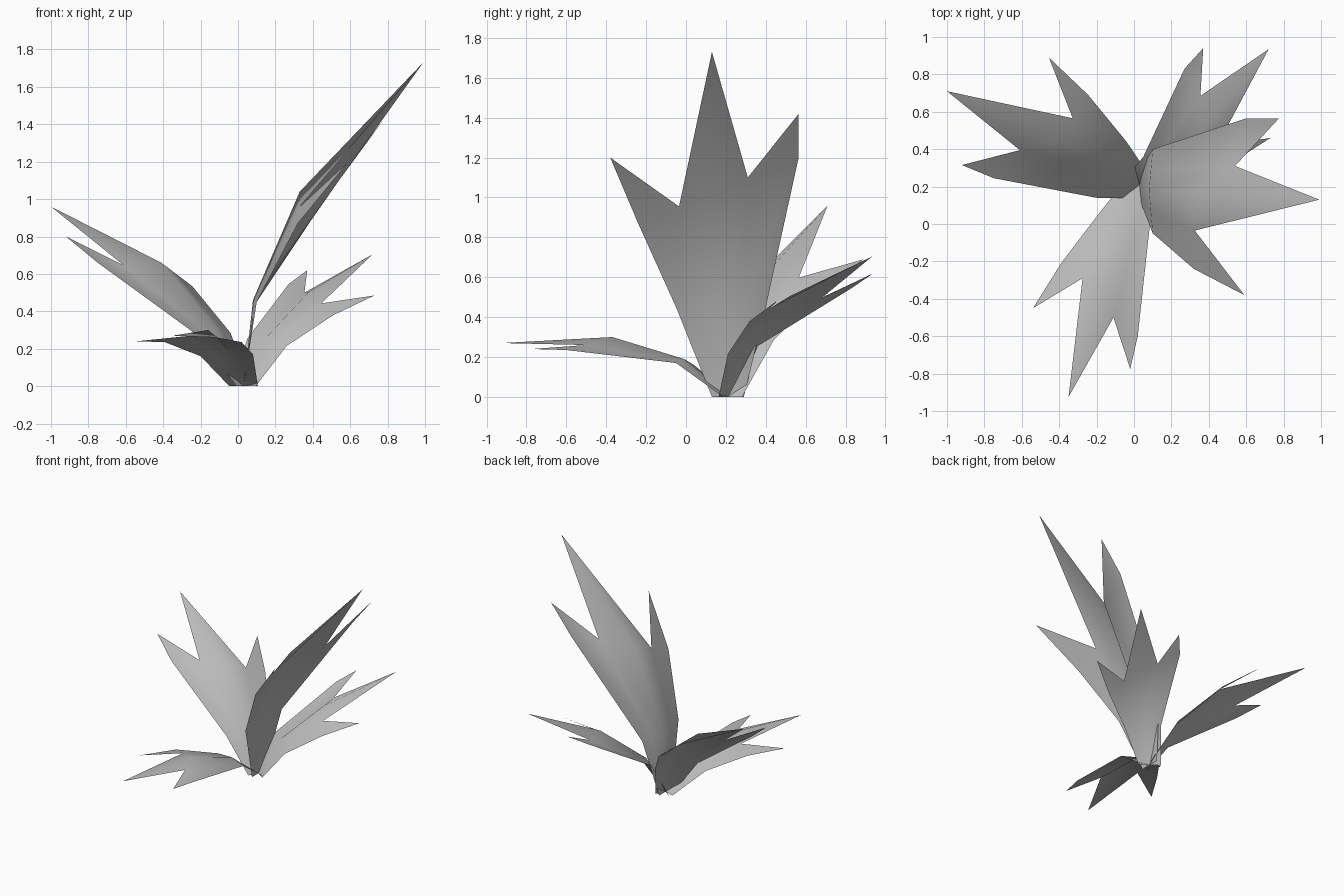
import bpy
from mathutils import Vector

cube = bpy.data.objects.get("Cube")
if cube:
    bpy.data.objects.remove(cube, do_unlink=True)

# Single matte grey for the whole plant
grey = bpy.data.materials.new("leaf_grey")
grey.use_nodes = True
colour = (0.5, 0.5, 0.5, 1.0)
grey.diffuse_color = colour
shader = next(n for n in grey.node_tree.nodes if n.type == "BSDF_PRINCIPLED")
shader.inputs["Base Color"].default_value = colour

ROOT = Vector((0.03, 0.21, 0.0))
STEM_HALF_WIDTH = 0.08


def widen(first, middle, last, second_notch=None):
    """Turn a three-point cross-section into five points across the blade."""
    first, middle, last = Vector(first), Vector(middle), Vector(last)
    inner = Vector(second_notch) if second_notch else middle.lerp(last, 0.5)
    return [first, first.lerp(middle, 0.5), middle, inner, last]


def make_leaf(name, waist, shoulder, notch, tips):
    """Three-pointed sheet, folded along its rib and rooted at the centre."""
    low = widen(*waist)
    high = widen(*shoulder, second_notch=notch)
    across = low[-1] - low[0]
    across.z = 0
    across = across.normalized() * STEM_HALF_WIDTH
    foot = widen(ROOT - across, ROOT, ROOT + across)

    verts = foot + low + high + [Vector(p) for p in tips]
    columns = len(foot)
    faces = []
    for row in range(2):
        for col in range(columns - 1):
            a = row * columns + col
            b = a + columns
            faces.append((a, b, b + 1, a + 1))

    # Pointed lobes: one triangle each side, two for the middle
    top = 2 * columns
    tip = 3 * columns
    for col, lobe in enumerate((0, 1, 1, 2)):
        faces.append((top + col, tip + lobe, top + col + 1))

    mesh = bpy.data.meshes.new(name)
    mesh.from_pydata(verts, [], faces)
    mesh.materials.append(grey)
    mesh.shade_smooth()
    leaf = bpy.data.objects.new(name, mesh)
    bpy.context.collection.objects.link(leaf)
    return leaf


# Tall upright leaf
make_leaf("tall_leaf",
          waist=[(.10, -.05, .45), (.08, .18, .46), (.10, .40, .45)],
          shoulder=[(.32, -.24, .87), (.33, .17, 1.04), (.60, .565, 1.20)],
          notch=(.54, .31, 1.10),
          tips=[(.59, -.38, 1.20), (.99, .13, 1.73), (.775, .565, 1.42)])

# Low leaf reaching forward
make_leaf("front_leaf",
          waist=[(-.20, .04, .16), (-.05, -.01, .19), (.08, -.05, .17)],
          shoulder=[(-.39, -.21, .235), (-.16, -.37, .30), (.02, -.60, .235)],
          notch=(-.11, -.50, .26),
          tips=[(-.54, -.45, .24), (-.35, -.925, .27), (-.02, -.775, .24)])

# Leaf leaning to the right side
make_leaf("right_leaf",
          waist=[(-.04, .44, .285), (-.12, .29, .31), (-.20, .14, .26)],
          shoulder=[(-.245, .69, .535), (-.41, .44, .66), (-.75, .245, .66)],
          notch=(-.61, .395, .645),
          tips=[(-.455, .89, .69), (-1, .71, .96), (-.92, .315, .80)])

# Leaf leaning to the back
make_leaf("back_leaf",
          waist=[(.26, .21, .215), (.15, .28, .26), (.05, .36, .255)],
          shoulder=[(.51, .32, .38), (.38, .52, .505), (.27, .83, .545)],
          notch=(.355, .685, .50),
          tips=[(.73, .46, .485), (.72, .935, .705), (.37, .94, .62)])
